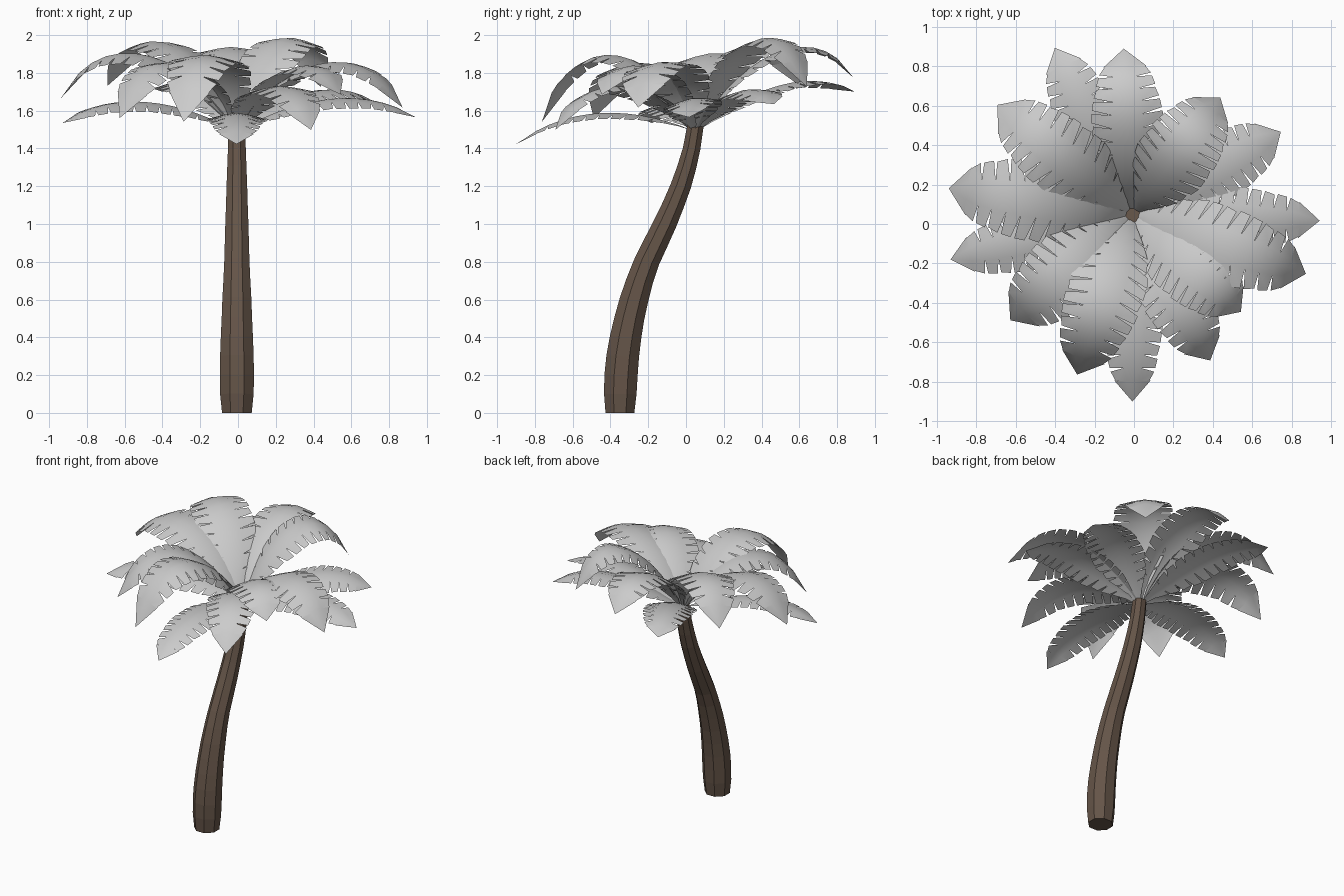
import bpy, bmesh, math
from mathutils import Vector

if "Cube" in bpy.data.objects:
    bpy.data.objects.remove(bpy.data.objects["Cube"])

brown = bpy.data.materials.new("bark")
brown.diffuse_color = (0.13, 0.09, 0.065, 1)
brown.use_nodes = True
brown.node_tree.nodes["Principled BSDF"].inputs["Base Color"].default_value = brown.diffuse_color


def make_object(name, bm):
    mesh = bpy.data.meshes.new(name)
    bm.to_mesh(mesh)
    bm.free()
    obj = bpy.data.objects.new(name, mesh)
    bpy.context.collection.objects.link(obj)
    return obj


def lerp_table(table, t):
    for (a, va), (b, vb) in zip(table, table[1:]):
        if t <= b:
            return va + (vb - va) * (t - a) / (b - a)
    return table[-1][1]


# Trunk: eight-sided rings along a leaning S-curve (z, y, radius)
path = [(0, -.35, .085), (.1, -.348, .096), (.2, -.344, .098), (.3, -.335, .096),
        (.4, -.32, .092), (.5, -.3, .087), (.6, -.275, .083), (.7, -.245, .077),
        (.8, -.208, .072), (.9, -.16, .069), (1.0, -.112, .066), (1.1, -.068, .062),
        (1.2, -.028, .059), (1.3, .004, .055), (1.4, .03, .051), (1.52, .05, .048)]
bm = bmesh.new()
rings = []
for i, (z, y, r) in enumerate(path):
    a, b = path[max(i - 1, 0)], path[min(i + 1, len(path) - 1)]
    lean = 0 if i == 0 else (b[1] - a[1]) / (b[0] - a[0])
    ring = []
    for k in range(8):
        ang = math.tau * (k + .5) / 8
        dy = r * math.sin(ang)
        ring.append(bm.verts.new((-.006 + r * math.cos(ang), y + dy * .97, z - dy * lean * .6)))
    rings.append(ring)
for lo, hi in zip(rings, rings[1:]):
    for k in range(8):
        bm.faces.new((lo[k], lo[(k + 1) % 8], hi[(k + 1) % 8], hi[k]))
bm.faces.new(rings[0][::-1])
bm.faces.new(rings[-1])
trunk = make_object("trunk", bm)
trunk.data.materials.append(brown)

# Frond outline: half width along the midrib
WIDTH = [(0, .1), (.08, .3), (.2, .75), (.35, 1), (.55, 1), (.7, .88), (.84, .68), (1, 0)]


def bezier(p, t):
    u = 1 - t
    return u**3 * p[0] + 3 * u * u * t * p[1] + 3 * u * t * t * p[2] + t**3 * p[3]


def frond(name, azimuth, pts, half_width, fold, tilt, leaflets=12):
    a = math.radians(azimuth)
    out, side = Vector((math.cos(a), math.sin(a), 0)), Vector((-math.sin(a), math.cos(a), 0))
    ctrl = [Vector(p) for p in pts]

    def point(t, s):
        # s is the signed distance from the midrib; sides fold down along the normal
        t = min(t, 1)
        q = bezier(ctrl, t)
        d = (bezier(ctrl, min(t + .01, 1)) - bezier(ctrl, max(t - .01, 0))).normalized()
        drop = fold * abs(s) * (.5 + .5 * abs(s) / half_width)
        q = q + Vector((d.y, -d.x)) * drop
        p = out * q.x + side * s * .97
        return Vector((p.x - .008, p.y + .05, q.y + tilt * p.y))

    bm = bmesh.new()
    ts = [.88 * i / leaflets for i in range(leaflets + 1)]
    rib = [bm.verts.new(point(t, 0)) for t in ts]
    tip = bm.verts.new(point(1, 0))
    for sg in (1, -1):
        def vert(t, f, sweep):
            w = half_width * lerp_table(WIDTH, t)
            return bm.verts.new(point(t + sweep * w, sg * f * w))

        def face(*v):
            bm.faces.new(v if sg < 0 else v[::-1])
        inner = [vert(t, .42, .08) for t in ts]
        for i in range(leaflets):
            face(rib[i], inner[i], inner[i + 1], rib[i + 1])
            # Outer part of each leaflet, separated by a narrow slit
            gap = 0 if i < 2 else .01
            o0 = vert(ts[i] + gap, 1, .2)
            o1 = vert(ts[i + 1] - gap, 1 if i % 3 else .95, .2)
            face(inner[i], o0, o1, inner[i + 1])
        corner = vert(ts[-1] + .004, 1.2, .05)
        face(inner[-1], corner, tip)
        face(rib[-1], inner[-1], tip)
    for f in bm.faces:
        f.smooth = True
    return make_object(name, bm)


# Upper fronds arch up and droop: azimuth, reach, extra lift, tip height, half width
upper = [(93, .84, -.06, 1.68, .19), (53, .74, .02, 1.66, .2), (-19, .93, -.05, 1.65, .2),
         (-42, .74, -.08, 1.74, .19), (-62, .84, -.14, 1.58, .18), (-109, .86, .03, 1.63, .2),
         (-139, .82, -.03, 1.62, .21), (172, .94, -.03, 1.65, .215), (141, .88, 0, 1.67, .2)]
for i, (az, reach, lift, tip_z, w) in enumerate(upper):
    frond(f"upper_frond_{i + 1}", az,
          [(.02, 1.5), (.17, 1.87 + lift), (.67 * reach / .9, 2.16 + lift * 1.5), (reach, tip_z)],
          w, .18, .11)

# Lower fronds spread out nearly level: azimuth, reach, half width
lower = [(115, .93, .17), (29, .86, .18), (-2, .95, .16), (-90, .95, .16), (-166, .95, .16)]
for i, (az, reach, w) in enumerate(lower):
    frond(f"lower_frond_{i + 1}", az,
          [(.02, 1.5), (.3, 1.66), (.65 * reach / .94, 1.75), (reach, 1.57)], w, .2, .155)
